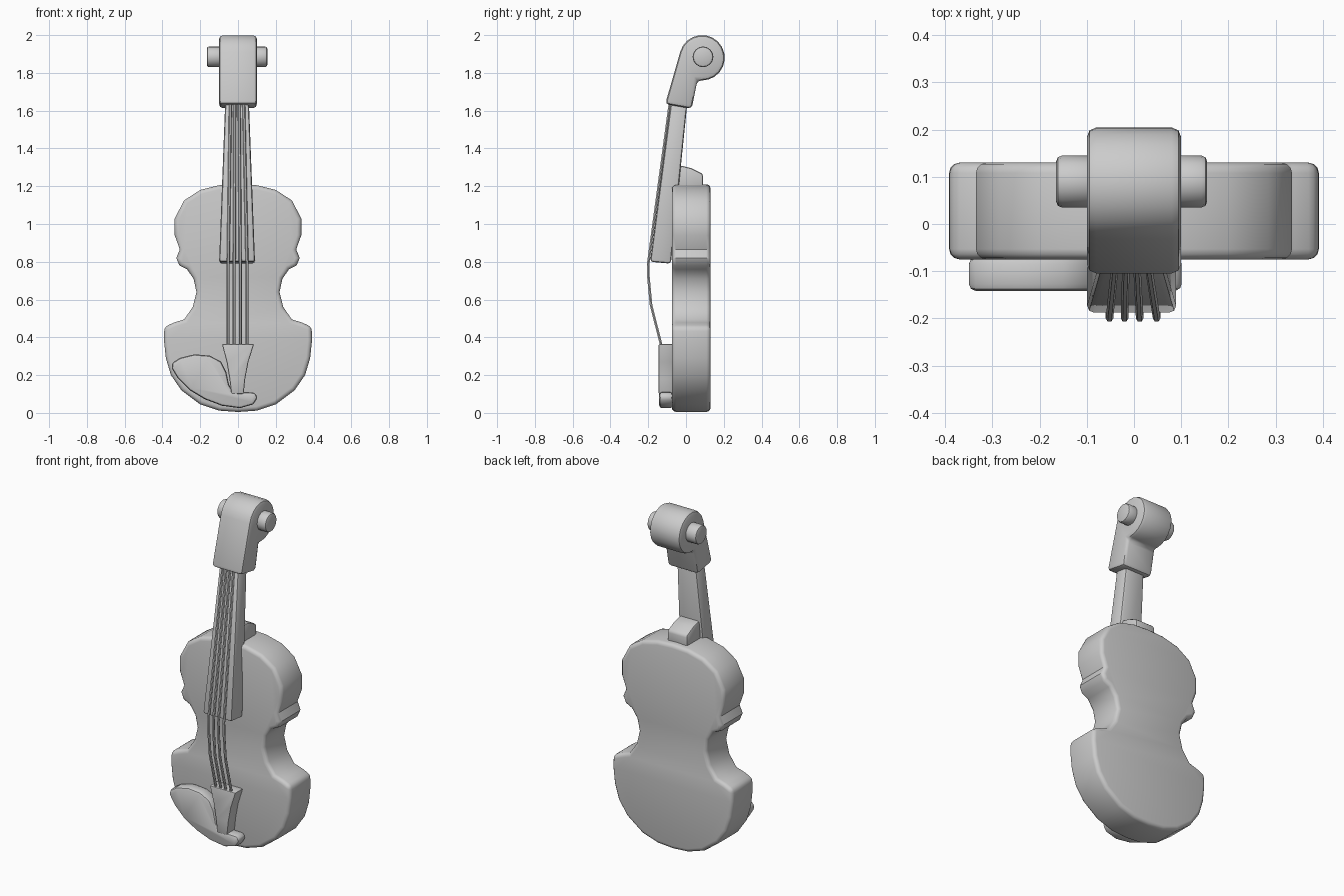
import bpy, bmesh, math
from mathutils import Vector

if "Cube" in bpy.data.objects:
    bpy.data.objects.remove(bpy.data.objects["Cube"])

grey = bpy.data.materials.new("plain grey")
grey.use_nodes = True
grey.diffuse_color = (0.6, 0.6, 0.6, 1)
grey.node_tree.nodes["Principled BSDF"].inputs["Base Color"].default_value = (0.6, 0.6, 0.6, 1)


def finish(name, bm, bevel=0, segments=2, limit=50):
    """Turn a bmesh into a shaded, softly bevelled object."""
    bmesh.ops.recalc_face_normals(bm, faces=bm.faces)
    mesh = bpy.data.meshes.new(name)
    bm.to_mesh(mesh)
    bm.free()
    mesh.materials.append(grey)
    ob = bpy.data.objects.new(name, mesh)
    bpy.context.collection.objects.link(ob)
    bpy.ops.object.select_all(action='DESELECT')
    bpy.context.view_layer.objects.active = ob
    ob.select_set(True)
    if bevel:
        mod = ob.modifiers.new("soft edges", 'BEVEL')
        mod.width = bevel
        mod.segments = segments
        mod.limit_method = 'ANGLE'
        mod.angle_limit = math.radians(limit)
        bpy.ops.object.modifier_apply(modifier=mod.name)
    bpy.ops.object.shade_smooth_by_angle(angle=math.radians(40))
    return ob


def loft(name, rings, **kw):
    """Skin matching closed rings of points and cap both ends."""
    bm = bmesh.new()
    loops = [[bm.verts.new(p) for p in ring] for ring in rings]
    n = len(loops[0])
    for a, b in zip(loops, loops[1:]):
        for i in range(n):
            j = (i + 1) % n
            bm.faces.new((a[i], a[j], b[j], b[i]))
    bm.faces.new(loops[0])
    bm.faces.new(loops[-1])
    return finish(name, bm, **kw)


def plate(name, outline, front, back, **kw):
    """Front-view outline (x, z) given depth along y."""
    return loft(name, [[(x, y, z) for x, z in outline] for y in (front, back)], **kw)


def slab(name, outline, left, right, **kw):
    """Side-view outline (y, z) given width along x."""
    return loft(name, [[(x, y, z) for y, z in outline] for x in (left, right)], **kw)


# Body: half outline mirrored across the centre line
half = [(0.1, 1.205), (0.2, 1.18), (0.285, 1.125), (0.335, 1.03), (0.335, 0.94),
        (0.308, 0.865), (0.327, 0.82), (0.31, 0.78), (0.27, 0.76), (0.235, 0.71),
        (0.22, 0.64), (0.24, 0.56), (0.285, 0.495), (0.34, 0.478), (0.39, 0.455),
        (0.392, 0.385), (0.382, 0.29), (0.355, 0.2), (0.3, 0.12), (0.2, 0.045), (0.1, 0.012)]
outline = [(0, 1.21)] + half + [(0, 0.005)] + [(-x, z) for x, z in reversed(half)]
plate("body", outline, -0.075, 0.13, bevel=0.022, segments=3)

# Fingerboard: tapered bar leaning back towards the scroll
loft("fingerboard", [
    [(-0.1, -0.19, 0.80), (0.09, -0.19, 0.80), (0.09, -0.08, 0.79), (-0.1, -0.08, 0.79)],
    [(-0.068, -0.08, 1.64), (0.058, -0.08, 1.64), (0.058, 0.007, 1.64), (-0.068, 0.007, 1.64)],
], bevel=0.015)

# Heel where the neck meets the body
slab("neck_heel", [(-0.045, 1.18), (-0.03, 1.31), (0.03, 1.295), (0.09, 1.265), (0.09, 1.18)],
     -0.07, 0.06, bevel=0.012)

# Scroll: pegbox that wraps into a round head
cy, cz, r = 0.085, 1.88, 0.12
arc = [(cy + r * math.cos(math.radians(a)), cz + r * math.sin(math.radians(a)))
       for a in range(-90, 166, 17)]
slab("scroll", [(-0.11, 1.635), (0.03, 1.61), (0.06, 1.76)] + arc,
     -0.1, 0.1, bevel=0.02)

# Tuning pegs
for name, a, b in (("right_peg", -0.165, -0.08), ("left_peg", 0.08, 0.155)):
    ring = [(0.09 + 0.055 * math.cos(math.tau * i / 16), 1.885 + 0.055 * math.sin(math.tau * i / 16))
            for i in range(16)]
    slab(name, ring, a, b, bevel=0.012)

# Tailpiece
plate("tailpiece", [(-0.085, 0.365), (0.085, 0.365), (0.055, 0.27), (0.038, 0.18), (0.03, 0.1),
                    (-0.035, 0.1), (-0.045, 0.18), (-0.06, 0.27)],
      -0.145, -0.07, bevel=0.008)

# Chin rest with its small clamp foot
plate("chin_rest", [(-0.35, 0.265), (-0.305, 0.292), (-0.23, 0.31), (-0.15, 0.303), (-0.09, 0.272),
                    (-0.062, 0.215), (-0.048, 0.15), (-0.03, 0.113), (0.04, 0.11), (0.09, 0.108),
                    (0.105, 0.08), (0.08, 0.045), (0.01, 0.025), (-0.085, 0.038), (-0.175, 0.072),
                    (-0.255, 0.12), (-0.32, 0.185), (-0.35, 0.235)],
      -0.142, -0.07, bevel=0.015)

# Strings: thin square rods bending down to the tailpiece
path = [(-0.085, 1.64), (-0.2, 0.79), (-0.199, 0.72), (-0.185, 0.57), (-0.13, 0.355)]
h = 0.008
for i, (top, low) in enumerate(((-0.04, -0.052), (-0.017, -0.02), (0.006, 0.012), (0.03, 0.048))):
    rings = []
    for k, (y, z) in enumerate(path):
        x = top if k == 0 else low
        rings.append([(x + h * math.cos(math.tau * s / 6), y + h * math.sin(math.tau * s / 6), z)
                      for s in range(6)])
    loft("string_%d" % (i + 1), rings)
